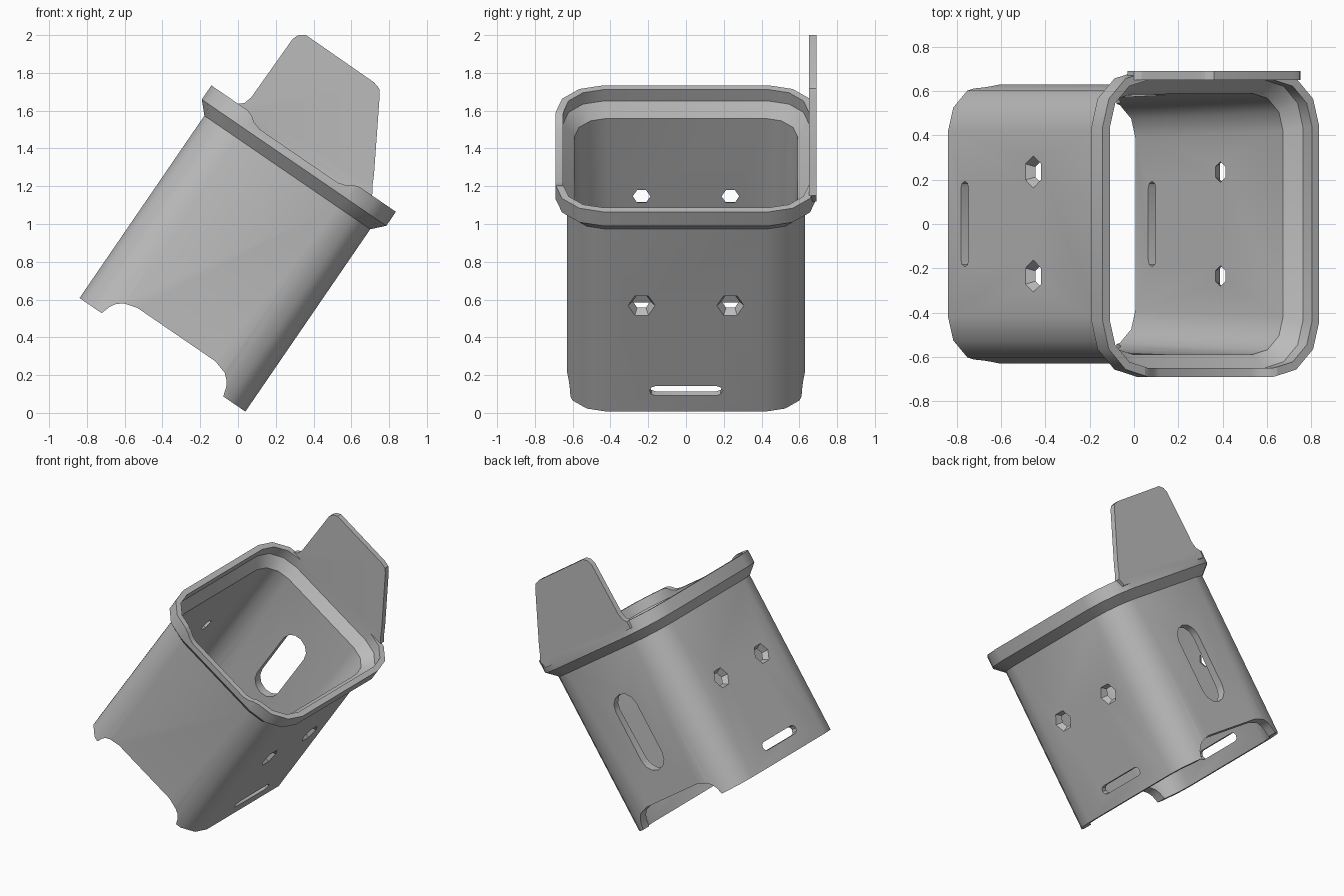
import bpy, bmesh
from math import radians, cos, sin, pi
from mathutils import Matrix

if "Cube" in bpy.data.objects:
    bpy.data.objects.remove(bpy.data.objects["Cube"], do_unlink=True)

grey = bpy.data.materials.new("plain grey")
grey.use_nodes = True
colour = (0.5, 0.5, 0.5, 1)
grey.diffuse_color = colour
grey.node_tree.nodes["Principled BSDF"].inputs["Base Color"].default_value = colour

# The whole sleeve leans over sideways
LEAN = Matrix.Translation((-0.40, 0, 0.3075)) @ Matrix.Rotation(radians(34.4), 4, "Y")


def finish(name, bm):
    bmesh.ops.recalc_face_normals(bm, faces=bm.faces)
    bm.transform(LEAN)
    mesh = bpy.data.meshes.new(name)
    bm.to_mesh(mesh)
    bm.free()
    mesh.materials.append(grey)
    obj = bpy.data.objects.new(name, mesh)
    bpy.context.collection.objects.link(obj)
    return obj


def rounded_rect(hx, hy, r, steps=3):
    pts = []
    for k, (sx, sy) in enumerate([(1, 1), (-1, 1), (-1, -1), (1, -1)]):
        for i in range(steps + 1):
            a = (k + i / steps) * pi / 2
            pts.append((sx * (hx - r) + r * cos(a), sy * (hy - r) + r * sin(a)))
    return pts


def stadium(length, width, cx, cy, steps=6):
    """Outline elongated along its first coordinate."""
    r = width / 2
    pts = []
    for side in (1, -1):
        for i in range(steps + 1):
            a = -pi / 2 + pi * i / steps
            pts.append((cx + side * (length / 2 - r + r * cos(a)), cy + side * r * sin(a)))
    return pts


def mirrored(half):
    return half + [(-u, h) for u, h in reversed(half)]


def prism(name, pts, axis, lo, hi, shrink=1.0):
    """Extrude an outline along x or y; shrink scales the lo end."""
    bm = bmesh.new()
    cx = sum(p[0] for p in pts) / len(pts)
    cy = sum(p[1] for p in pts) / len(pts)
    ends = []
    for d, s in ((lo, shrink), (hi, 1.0)):
        ring = []
        for p, q in pts:
            p, q = cx + (p - cx) * s, cy + (q - cy) * s
            ring.append(bm.verts.new((d, p, q) if axis == "x" else (p, d, q)))
        ends.append(ring)
        bm.faces.new(ring)
    n = len(pts)
    for i in range(n):
        j = (i + 1) % n
        bm.faces.new((ends[0][i], ends[0][j], ends[1][j], ends[1][i]))
    return finish(name, bm)


# Hollow sleeve with flared rim: half width, half depth, corner radius, height
sections = [
    (0.532, 0.63, 0.21, 0.0), (0.532, 0.63, 0.21, 1.17),
    (0.592, 0.69, 0.25, 1.233), (0.592, 0.69, 0.25, 1.323),
    (0.552, 0.65, 0.21, 1.323), (0.552, 0.65, 0.21, 1.25),
    (0.492, 0.59, 0.17, 1.18), (0.492, 0.56, 0.17, 0.0),
]
bm = bmesh.new()
rings = [[bm.verts.new((x, y, h)) for x, y in rounded_rect(hx, hy, r)]
         for hx, hy, r, h in sections]
for k, ring in enumerate(rings):
    above = rings[(k + 1) % len(rings)]
    for i in range(len(ring)):
        j = (i + 1) % len(ring)
        bm.faces.new((ring[i], ring[j], above[j], above[i]))
sleeve = finish("sleeve", bm)


def combine(tool, operation):
    mod = sleeve.modifiers.new(tool.name, "BOOLEAN")
    mod.operation = operation
    mod.solver = "EXACT"
    mod.object = tool
    tool.hide_render = True
    bpy.context.view_layer.objects.active = sleeve
    bpy.ops.object.modifier_apply(modifier=mod.name)
    bpy.data.objects.remove(tool, do_unlink=True)


# Upright tab on the back of the rim
tab = [(-0.42, 1.27), (-0.42, 1.323), (-0.395, 1.345), (-0.382, 1.39), (-0.376, 1.77),
       (-0.362, 1.803), (-0.329, 1.826), (0.109, 1.823), (0.15, 1.812), (0.172, 1.785),
       (0.385, 1.42), (0.41, 1.37), (0.44, 1.323), (0.42, 1.27)]
combine(prism("tab", tab, "y", 0.65, 0.69), "UNION")

# Scooped notches in the lower end, through front and back
notch = mirrored([(0.39, -0.1), (0.39, 0.0), (0.375, 0.05), (0.357, 0.08),
                  (0.325, 0.108), (0.25, 0.13)])
combine(prism("notch_cutter", notch, "y", -1, 1), "DIFFERENCE")

# Shallow dip in the front of the rim
dip = mirrored([(0.36, 1.4), (0.36, 1.323), (0.325, 1.312), (0.295, 1.29), (0.25, 1.276)])
combine(prism("rim_dip_cutter", dip, "y", -0.8, -0.4), "DIFFERENCE")

# Long slot in the back wall
back_slot = [(u, h) for h, u in stadium(0.57, 0.2, 0.61, 0.0)]
combine(prism("back_slot_cutter", back_slot, "y", 0.4, 0.8), "DIFFERENCE")

# Strap slots and countersunk screw holes in both side walls
for side in (1, -1):
    slot = stadium(0.385, 0.06, 0.0, 0.133, 4)
    combine(prism("strap_slot_cutter", slot, "x", side * 0.4, side * 0.65), "DIFFERENCE")
    for y in (-0.235, 0.235):
        hexagon = [(y + 0.077 * cos(i * pi / 3), 0.68 + 0.077 * sin(i * pi / 3))
                   for i in range(6)]
        combine(prism("screw_hole_cutter", hexagon, "x", side * 0.485, side * 0.54, 0.55),
                "DIFFERENCE")

bpy.ops.object.select_all(action="DESELECT")
sleeve.select_set(True)
bpy.context.view_layer.objects.active = sleeve
bpy.ops.object.shade_smooth_by_angle(angle=radians(32))
